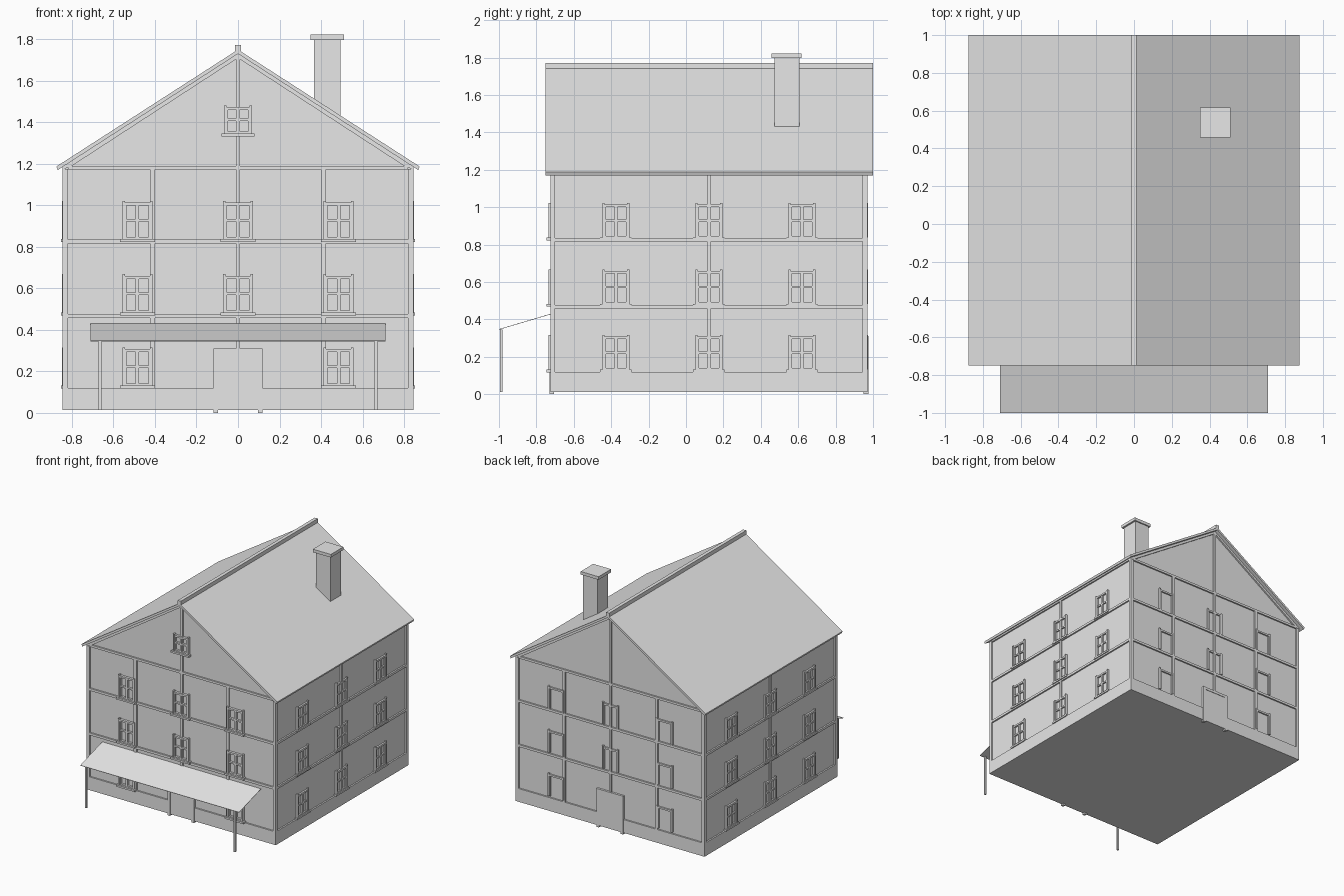
import bpy, bmesh

if "Cube" in bpy.data.objects:
    bpy.data.objects.remove(bpy.data.objects["Cube"])

grey = bpy.data.materials.new("plain_grey")
grey.diffuse_color = (0.8, 0.8, 0.8, 1)
grey.use_nodes = True
grey.node_tree.nodes["Principled BSDF"].inputs["Base Color"].default_value = grey.diffuse_color

X, Y0, Y1 = 0.845, -0.725, 0.97      # outer faces of the timber frame
YC = (Y0 + Y1) / 2
IN = 0.012                           # recess of the wall panels


def finish(name, bm):
    bmesh.ops.recalc_face_normals(bm, faces=bm.faces)
    me = bpy.data.meshes.new(name)
    bm.to_mesh(me)
    bm.free()
    me.materials.append(grey)
    ob = bpy.data.objects.new(name, me)
    bpy.context.collection.objects.link(ob)
    return ob


def add_box(bm, a, b):
    vs = bmesh.ops.create_cube(bm, size=1)["verts"]
    for v in vs:
        for i in range(3):
            v.co[i] = (a[i] + b[i]) / 2 + v.co[i] * (b[i] - a[i])


def add_prism(bm, pts, y0, y1):
    # xz outline extruded along y
    front = [bm.verts.new((x, y0, z)) for x, z in pts]
    back = [bm.verts.new((x, y1, z)) for x, z in pts]
    bm.faces.new(front)
    bm.faces.new(back[::-1])
    n = len(pts)
    for i in range(n):
        j = (i + 1) % n
        bm.faces.new((front[i], back[i], back[j], front[j]))


def box(name, a, b):
    bm = bmesh.new()
    add_box(bm, a, b)
    return finish(name, bm)


def side_box(bm, side, u0, u1, z0, z1, d0, d1):
    # u runs along the wall, d is the distance out from the frame face
    if side == "front":
        add_box(bm, (u0, Y0 - d1, z0), (u1, Y0 - d0, z1))
    elif side == "back":
        add_box(bm, (u0, Y1 + d0, z0), (u1, Y1 + d1, z1))
    elif side == "right":
        add_box(bm, (X + d0, YC + u0, z0), (X + d1, YC + u1, z1))
    else:
        add_box(bm, (-X - d1, YC + u0, z0), (-X - d0, YC + u1, z1))


# plinth and recessed walls with gables
box("plinth", (-X, Y0, 0.013), (X, Y1, 0.12))
bm = bmesh.new()
w = X - IN
add_prism(bm, [(-w, 0.1), (w, 0.1), (w, 1.195), (0, 1.73), (-w, 1.195)], Y0 + IN, Y1 - IN)
finish("walls", bm)

# timber frame: corner posts, wall posts and floor beams
bm = bmesh.new()
for sx in (-1, 1):
    for ya, yb in ((Y0, Y0 + 0.025), (Y1 - 0.025, Y1)):
        xa, xb = sorted((sx * X, sx * (X - 0.025)))
        add_box(bm, (xa, ya, 0.12), (xb, yb, 1.175))
for side in ("front", "back", "right", "left"):
    gable = side in ("front", "back")
    half = (X if gable else (Y1 - Y0) / 2) - 0.025
    for z0, z1 in ((0.457, 0.476), (0.817, 0.836), (1.172, 1.19)):
        side_box(bm, side, -half, half, z0, z1, -0.02, 0)
    side_box(bm, side, -0.01, 0.01, 0.12, 1.71 if gable else 1.175, -0.02, 0)
    if gable:
        for s in (-1, 1):
            side_box(bm, side, s * 0.413 - 0.012, s * 0.413 + 0.012, 0.12, 1.175, -0.02, 0)
finish("timber_frame", bm)

# sloping beams along both gables
bm = bmesh.new()
for s in (-1, 1):
    pts = [(0, 1.735), (s * X, 1.19), (s * X, 1.172), (s * 0.8, 1.19), (0, 1.71)]
    add_prism(bm, pts, Y0, Y0 + 0.02)
    add_prism(bm, pts, Y1 - 0.02, Y1)
finish("gable_beams", bm)

# roof slabs and ridge cap
bm = bmesh.new()
add_prism(bm, [(0, 1.75), (0.875, 1.187), (0.868, 1.17), (0, 1.73),
               (-0.868, 1.17), (-0.875, 1.187)], -0.75, 1.0)
finish("roof", bm)
box("ridge_cap", (-0.014, -0.75, 1.735), (0.014, 1.0, 1.772))

# chimney
box("chimney", (0.365, 0.473, 1.40), (0.495, 0.607, 1.80))
box("chimney_cap", (0.35, 0.457, 1.797), (0.51, 0.617, 1.822))


def window(bm, side, u, z0, h, hw, out, sill):
    # side trims, head, sill and crossed glazing bars
    base = -IN - 0.005
    top, t = z0 + h, 0.012
    for s in (-1, 1):
        a, b = sorted((u + s * hw, u + s * (hw - t)))
        side_box(bm, side, a, b, z0, top, base, out)
        a, b = sorted((u + s * (hw - t), u + s * (hw - t - 0.007)))
        side_box(bm, side, a, b, z0, top - 0.01, base, out - 0.004)
    i = hw - t
    side_box(bm, side, u - i, u + i, top - 0.022, top - 0.008, base, out - 0.002)
    if sill:
        zm = z0 + h * 0.49
        side_box(bm, side, u - i, u + i, z0, z0 + 0.01, base, out - 0.004)
        side_box(bm, side, u - i, u + i, zm - 0.006, zm + 0.006, base, out - 0.005)
        side_box(bm, side, u - 0.008, u + 0.008, z0, top - 0.01, base, out - 0.004)
        side_box(bm, side, u - hw - 0.012, u + hw + 0.012, z0 - 0.014, z0, base, sill)


FLOORS = (0.131, 0.483, 0.837)
for side, off, out, sill in (("front", 0.485, 0.01, 0.021), ("right", 0.4975, 0.004, 0.008),
                             ("left", 0.4975, 0.004, 0.008), ("back", 0.485, 0.002, 0)):
    bm = bmesh.new()
    for k, z in enumerate(FLOORS):
        for u in (-off, 0, off):
            if k == 0 and u == 0 and side in ("front", "back"):
                continue  # door position
            window(bm, side, u, z, 0.185, 0.072, out, sill)
    if side == "front":
        window(bm, side, 0, 1.345, 0.137, 0.068, out, sill)
    finish(side + "_windows", bm)

# door frames front and back, reaching the ground
for side in ("front", "back"):
    bm = bmesh.new()
    for s in (-1, 1):
        a, b = sorted((s * 0.097, s * 0.119))
        side_box(bm, side, a, b, 0, 0.31, -0.02, 0.005)
    side_box(bm, side, -0.097, 0.097, 0.289, 0.31, -0.02, 0.005)
    finish(side + "_door_frame", bm)
    bm = bmesh.new()
    side_box(bm, side, -0.097, 0.097, 0.013, 0.289, -0.02, 0.001)
    finish(side + "_door", bm)

# thin sloping canopy on two slim posts
bm = bmesh.new()
add_prism(bm, [(-0.71, 0.345), (0.71, 0.345), (0.71, 0.348), (-0.71, 0.348)], -1.0, -0.72)
for v in bm.verts:
    if v.co.y > -0.8:
        v.co.z += 0.083
finish("canopy", bm)
for name, s in (("left", -1), ("right", 1)):
    box(name + "_canopy_post", (s * 0.665 - 0.007, -0.995, 0.013), (s * 0.665 + 0.007, -0.981, 0.347))
